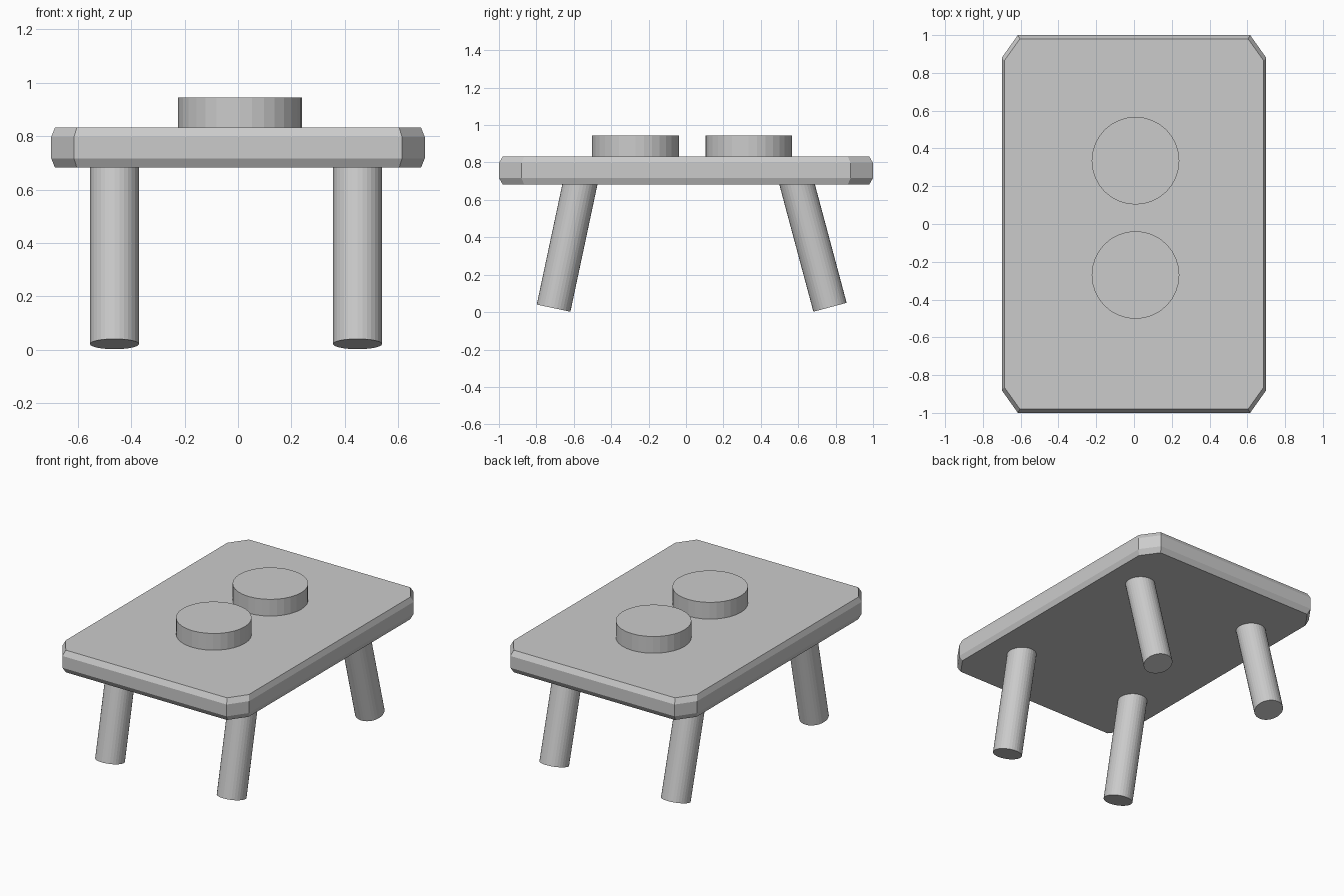
import bpy, bmesh
from math import radians, tan, sin, cos
from mathutils import Vector

if "Cube" in bpy.data.objects:
    bpy.data.objects.remove(bpy.data.objects["Cube"])

SIDES = 32


def cylinder(name, start, end, radius):
    """Flat-shaded cylinder running between two points."""
    a, b = Vector(start), Vector(end)
    axis = b - a
    bpy.ops.mesh.primitive_cylinder_add(
        vertices=SIDES, radius=radius, depth=axis.length, location=(a + b) / 2,
        rotation=axis.to_track_quat('Z', 'Y').to_euler())
    bpy.context.object.name = name


def octagon(bm, z, x_in, x_out, y_in, y_out):
    """Ring of a rectangle with cut corners."""
    pts = [(x_out, -y_in), (x_out, y_in), (x_in, y_out), (-x_in, y_out),
           (-x_out, y_in), (-x_out, -y_in), (-x_in, -y_out), (x_in, -y_out)]
    return [bm.verts.new((x, y, z)) for x, y in pts]


# Table top: stacked octagon rings with narrow chamfers at top and bottom
bm = bmesh.new()
outer = (0.615, 0.70, 0.88, 1.0)
inner = (0.604, 0.686, 0.865, 0.98)
rings = [octagon(bm, z, *size) for z, size in
         ((0.682, inner), (0.717, outer), (0.797, outer), (0.832, inner))]
for low, high in zip(rings, rings[1:]):
    for i in range(8):
        j = (i + 1) % 8
        bm.faces.new((low[i], low[j], high[j], high[i]))
bm.faces.new(rings[0][::-1])
bm.faces.new(rings[-1])
mesh = bpy.data.meshes.new("table_top")
bm.to_mesh(mesh)
bm.free()
bpy.context.collection.objects.link(bpy.data.objects.new("table_top", mesh))

# Two round discs on the top
for name, y in (("front_disc", -0.27), ("back_disc", 0.335)):
    cylinder(name, (0.008, y, 0.80), (0.008, y, 0.945), 0.232)

# Four splayed legs, feet cut square to the leg
LEG_R, LEG_TOP = 0.092, 0.75
for row, foot_y, tilt in (("front", -0.708, 12), ("back", 0.77, -15)):
    t = radians(tilt)
    foot_z = LEG_R * abs(sin(t)) + 0.002
    top_y = foot_y + (LEG_TOP - foot_z) * tan(t)
    for side, x in (("left", -0.463), ("right", 0.448)):
        cylinder(f"{row}_{side}_leg", (x, foot_y, foot_z), (x, top_y, LEG_TOP), LEG_R)
